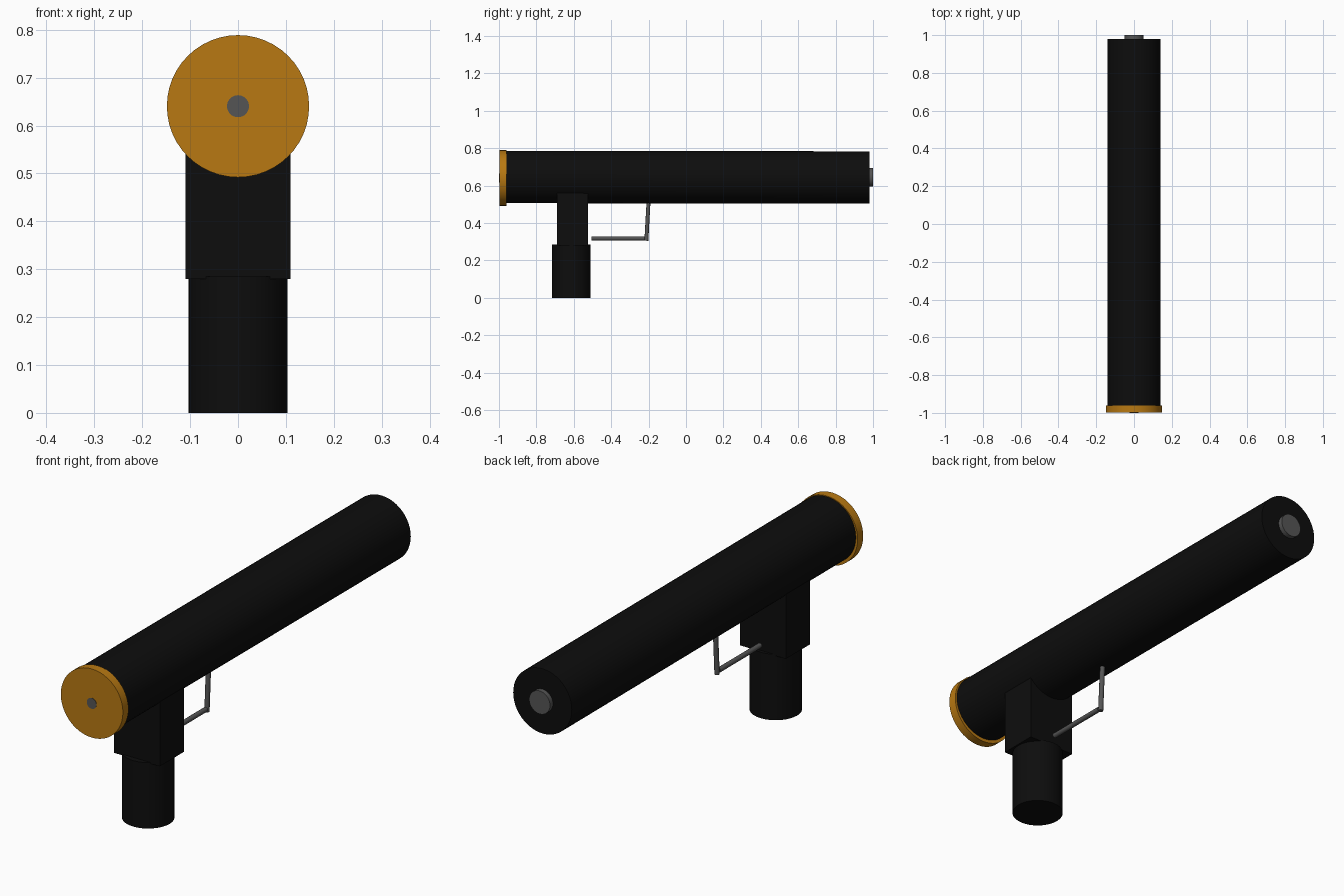
import bpy
from mathutils import Vector

if "Cube" in bpy.data.objects:
    bpy.data.objects.remove(bpy.data.objects["Cube"])


def material(name, r, g, b):
    m = bpy.data.materials.new(name)
    m.diffuse_color = (r, g, b, 1)
    m.use_nodes = True
    m.node_tree.nodes["Principled BSDF"].inputs["Base Color"].default_value = m.diffuse_color
    return m


BLACK = material("black", 0.004, 0.004, 0.004)
ORANGE = material("orange", 0.48, 0.19, 0.006)
STEEL = material("dark_steel", 0.09, 0.09, 0.09)


def rod(name, start, end, radius, mat, sides=32):
    """Capped cylinder between two points."""
    a, b = Vector(start), Vector(end)
    bpy.ops.mesh.primitive_cylinder_add(vertices=sides, radius=radius,
                                        depth=(b - a).length, location=(a + b) / 2)
    ob = bpy.context.object
    ob.name = name
    ob.rotation_euler = (b - a).to_track_quat('Z', 'Y').to_euler()
    ob.data.materials.append(mat)
    bpy.ops.object.shade_smooth_by_angle()
    return ob


# Main tube, dipping very slightly towards the back
rod("main_tube", (0, -0.97, 0.646), (0, 0.98, 0.643), 0.14, BLACK, 48)

# Front cap with its centre pin, and the disc at the back end
rod("front_cap", (0, -0.998, 0.6405), (0, -0.96, 0.6405), 0.1485, ORANGE, 48)
rod("front_pin", (0, -1.0, 0.6405), (0, -0.97, 0.6405), 0.023, STEEL)
rod("rear_disc", (0, 0.96, 0.645), (0, 1.0, 0.645), 0.05, STEEL)

# Mounting block under the tube
bpy.ops.mesh.primitive_cube_add(size=1, location=(0, -0.608, 0.42))
block = bpy.context.object
block.name = "mount_block"
block.scale = (0.22, 0.166, 0.28)
block.data.materials.append(BLACK)

# Round handle
rod("handle", (0, -0.613, 0), (0, -0.613, 0.285), 0.103, BLACK)

# Guard: horizontal bar and slightly leaning upright
rod("guard_bar", (0, -0.505, 0.317), (0, -0.222, 0.317), 0.0105, STEEL, 16)
rod("guard_upright", (0, -0.212, 0.305), (0, -0.2, 0.52), 0.0105, STEEL, 16)
